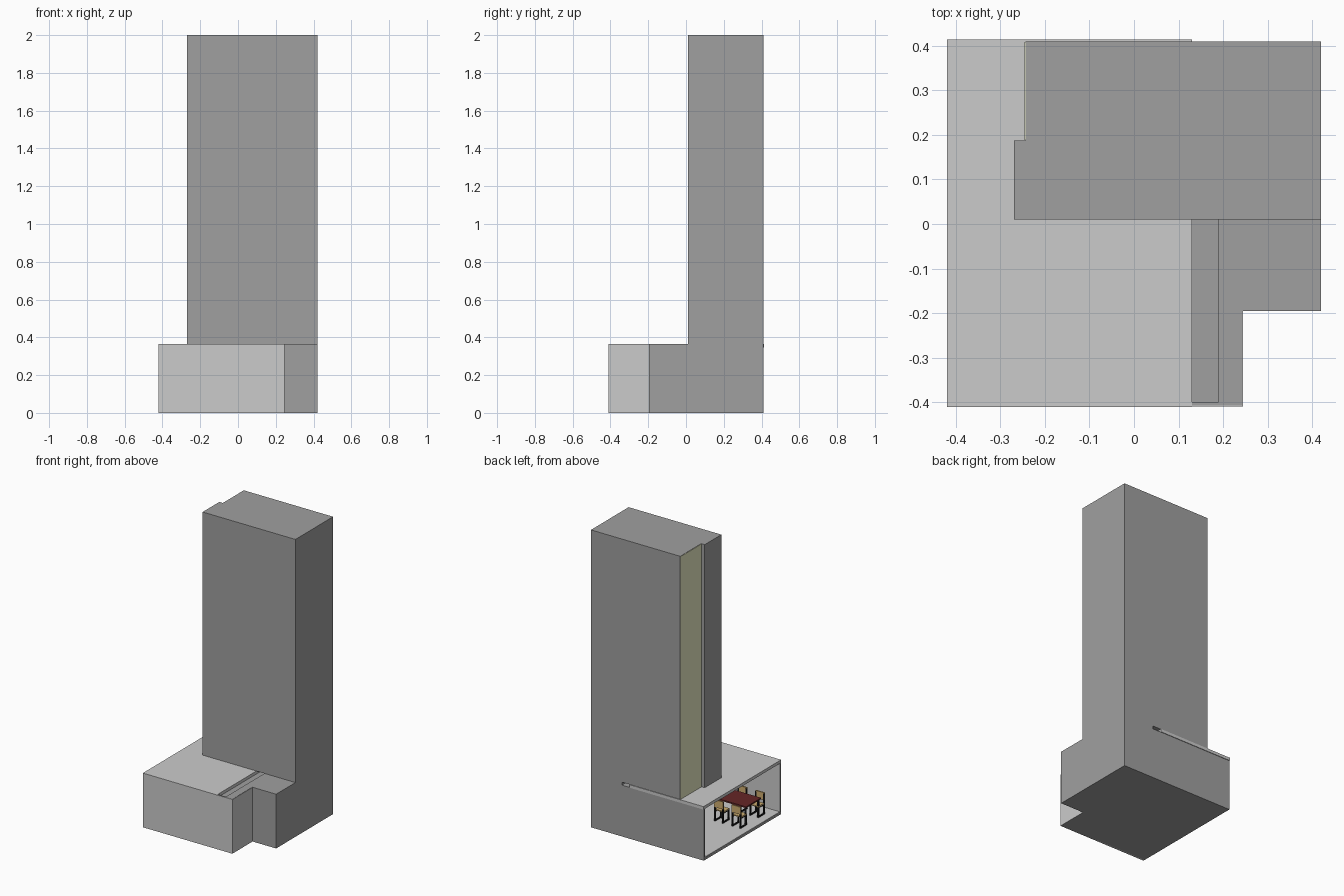
import bpy, bmesh
from mathutils import Vector

if "Cube" in bpy.data.objects:
    bpy.data.objects.remove(bpy.data.objects["Cube"])


def material(name, rgb):
    m = bpy.data.materials.new(name)
    m.diffuse_color = (*rgb, 1)
    m.use_nodes = True
    m.node_tree.nodes["Principled BSDF"].inputs["Base Color"].default_value = m.diffuse_color
    return m


DARK = material("dark_grey", (0.35, 0.35, 0.35))
CREAM = material("cream", (0.80, 0.82, 0.55))
RED = material("dark_red_wood", (0.13, 0.02, 0.02))
BLACK = material("black_metal", (0.01, 0.01, 0.01))
TAN = material("tan_wood", (0.62, 0.42, 0.16))


def finish(name, bm, mat):
    me = bpy.data.meshes.new(name)
    bm.normal_update()
    bm.to_mesh(me)
    bm.free()
    ob = bpy.data.objects.new(name, me)
    bpy.context.collection.objects.link(ob)
    if mat:
        me.materials.append(mat)
    return ob


def boxes(name, spans, mat=None):
    """One object from boxes given as (x0, x1, y0, y1, z0, z1)."""
    bm = bmesh.new()
    for x0, x1, y0, y1, z0, z1 in spans:
        verts = bmesh.ops.create_cube(bm, size=1)["verts"]
        bmesh.ops.scale(bm, verts=verts, vec=(x1 - x0, y1 - y0, z1 - z0))
        bmesh.ops.translate(bm, verts=verts, vec=((x0 + x1) / 2, (y0 + y1) / 2, (z0 + z1) / 2))
    return finish(name, bm, mat)


def prism(name, outline, z0, z1, mat=None):
    """Extrude a plan outline upwards."""
    bm = bmesh.new()
    face = bm.faces.new([bm.verts.new((x, y, z0)) for x, y in outline])
    top = bmesh.ops.extrude_face_region(bm, geom=[face])["geom"]
    bmesh.ops.translate(bm, verts=[g for g in top if isinstance(g, bmesh.types.BMVert)],
                        vec=Vector((0, 0, z1 - z0)))
    bmesh.ops.recalc_face_normals(bm, faces=bm.faces)
    return finish(name, bm, mat)


H = 0.365      # podium height
T = 0.012      # wall thickness

# Tower with a stepped left edge, and the cream strip in the step
prism("tower", [(-0.27, 0.01), (0.42, 0.01), (0.42, 0.41), (-0.244, 0.41),
                (-0.244, 0.187), (-0.27, 0.187)], H, 2.0, DARK)
boxes("cream_strip", [(-0.246, -0.243, 0.189, 0.409, H, 1.998)], CREAM)

# Dark podium block: lower gutter strip, raised strip and right wing
prism("podium_block", [(0.13, -0.40), (0.243, -0.40), (0.243, -0.195), (0.42, -0.195),
                       (0.42, 0.41), (0.13, 0.41)], 0, 0.345, DARK)
prism("podium_top", [(0.19, -0.40), (0.243, -0.40), (0.243, -0.195), (0.42, -0.195),
                     (0.42, 0.41), (0.19, 0.41)], 0.345, H, DARK)
boxes("front_rim", [(0.13, 0.243, -0.408, -0.40, 0, H)], DARK)

# Room open to the left
boxes("base_slab", [(-0.42, 0.13, -0.41, 0.41, 0, 0.016)], DARK)
boxes("room_floor", [(-0.419, 0.13, -0.40, 0.40, 0.016, 0.02)])
boxes("room_roof", [(-0.42, 0.13, -0.411, 0.414, 0.345, H)])
boxes("room_end_wall", [(0.122, 0.13, -0.40, 0.40, 0.02, 0.345)])
boxes("room_front_wall", [(-0.42, 0.13, -0.41, -0.41 + T, 0, 0.346),
                          (0.13, 0.245, -0.41, -0.407, 0, H - 0.001)])
boxes("room_side_panel", [(0.242, 0.245, -0.41, -0.195, 0, H - 0.001)])
boxes("room_back_wall", [(-0.42, 0.13, 0.40, 0.41, 0, 0.345)], DARK)
boxes("room_back_lining", [(-0.419, 0.13, 0.398, 0.40, 0.02, 0.345)])

# Dining table
F = 0.02
TX, TY = (-0.37, -0.17), (-0.27, -0.11)
boxes("table_top", [(*TX, *TY, 0.141, 0.15)], RED)
boxes("table_legs", [(x, x + 0.01, y, y + 0.01, F, 0.141)
                     for x in (TX[0] + 0.008, TX[1] - 0.018)
                     for y in (TY[0] + 0.008, TY[1] - 0.018)], BLACK)


def chair(name, cx, cy, s):
    """Chair centred at cx, cy; s is the y direction of its backrest."""
    w, d, r = 0.033, 0.034, 0.004

    def span(x0, x1, y0, y1, z0, z1):
        a, b = sorted((cy + s * y0, cy + s * y1))
        return (cx + x0, cx + x1, a, b, F + z0, F + z1)

    frame = []
    for x in (-w + r, w - r):
        frame += [span(x - r, x + r, -d, -d + 2 * r, 0, 0.07),       # front leg
                  span(x - r, x + r, d - 2 * r, d, 0, 0.14),         # back leg and post
                  span(x - r, x + r, -d, d, 0, 2 * r),               # floor runner
                  span(x - r, x + r, -d, d, 0.063, 0.07)]            # seat rail
    boxes(name + "_frame", frame, BLACK)
    boxes(name + "_seat", [span(-w, w, -d, d - 2 * r, 0.07, 0.077)], TAN)
    boxes(name + "_back", [span(-w, w, d - 0.007, d + 0.002, 0.095, 0.145)], TAN)


# Two chairs on each long side of the table
for i, cx in enumerate((-0.33, -0.20)):
    chair(f"rear_chair_{i}", cx, -0.095, 1)
    chair(f"front_chair_{i}", cx, -0.285, -1)
